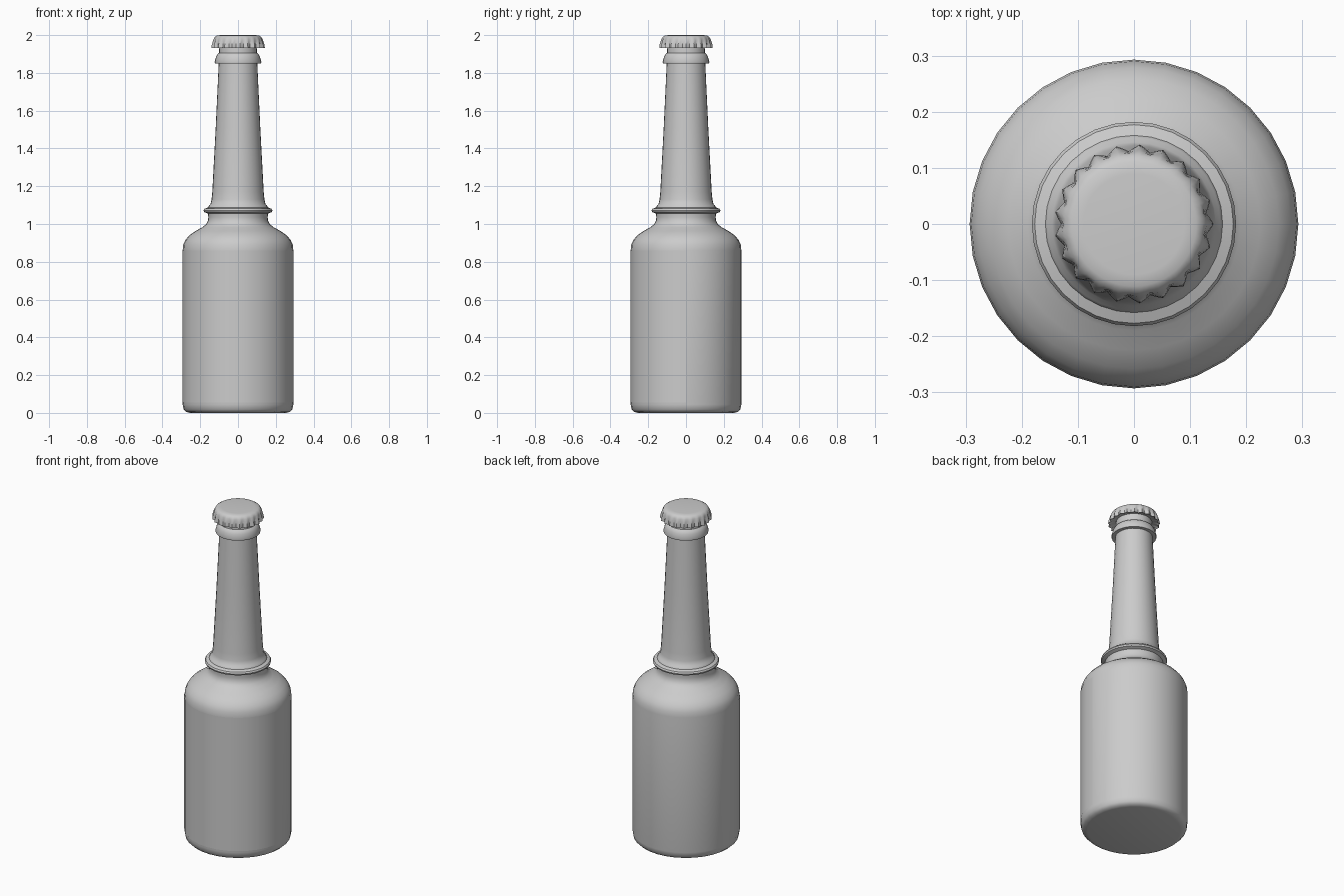
import bpy, bmesh
from math import sin, cos, pi, radians

if "Cube" in bpy.data.objects:
    bpy.data.objects.remove(bpy.data.objects["Cube"])


def lathe(name, rings, segs, flutes=0, start=0.0, sweep=2 * pi):
    """Revolve (radius, z, flute depth) rings; radius 0 makes a pole."""
    bm = bmesh.new()
    closed = abs(sweep - 2 * pi) < 1e-6
    count = segs if closed else segs + 1
    loops = []
    for r, z, depth in rings:
        if r == 0:
            loops.append([bm.verts.new((0, 0, z))] * count)
            continue
        loop = []
        for i in range(count):
            a = start + sweep * i / segs
            rr = r + depth * cos(flutes * a)
            loop.append(bm.verts.new((rr * cos(a), rr * sin(a), z)))
        loops.append(loop)
    for lo, hi in zip(loops, loops[1:]):
        for i in range(segs):
            j = (i + 1) % count
            quad = list(dict.fromkeys((lo[i], lo[j], hi[j], hi[i])))
            bm.faces.new(quad)
    if closed:
        bmesh.ops.recalc_face_normals(bm, faces=bm.faces)
    mesh = bpy.data.meshes.new(name)
    bm.to_mesh(mesh)
    bm.free()
    obj = bpy.data.objects.new(name, mesh)
    bpy.context.collection.objects.link(obj)
    bpy.ops.object.select_all(action='DESELECT')
    obj.select_set(True)
    bpy.context.view_layer.objects.active = obj
    bpy.ops.object.shade_smooth_by_angle(angle=radians(40))
    return obj


# Glass bottle: base, body, shoulder, collar ring, tapering neck and lip
bottle = [
    (0, 0.0), (0.255, 0.0), (0.275, 0.005), (0.288, 0.018), (0.293, 0.045),
    (0.293, 0.86), (0.290, 0.89), (0.279, 0.915), (0.258, 0.94),
    (0.225, 0.963), (0.190, 0.982), (0.170, 0.998), (0.160, 1.015),
    (0.157, 1.035), (0.159, 1.055), (0.179, 1.063), (0.182, 1.072),
    (0.177, 1.081), (0.158, 1.088), (0.154, 1.098), (0.146, 1.105),
    (0.140, 1.13), (0.136, 1.17), (0.118, 1.51), (0.102, 1.85),
    (0.122, 1.85), (0.124, 1.858), (0.116, 1.885), (0.110, 1.898),
    (0.100, 1.906), (0.098, 1.97), (0, 1.97),
]
lathe("bottle", [(r, z, 0) for r, z in bottle], 32)

# Thin paper label wrapped round the front half
lathe("front_label", [(0.295, 0.055, 0), (0.295, 0.86, 0)], 16,
      start=pi, sweep=pi)

# Crimped crown cap
cap = [
    (0.098, 1.945, 0), (0.128, 1.94, 0.003), (0.136, 1.932, 0.006),
    (0.1345, 1.948, 0.006), (0.131, 1.966, 0.004), (0.128, 1.98, 0.002),
    (0.122, 1.991, 0), (0.111, 1.998, 0), (0.09, 2.0, 0), (0, 2.0, 0),
]
lathe("crown_cap", cap, 84, flutes=21)
